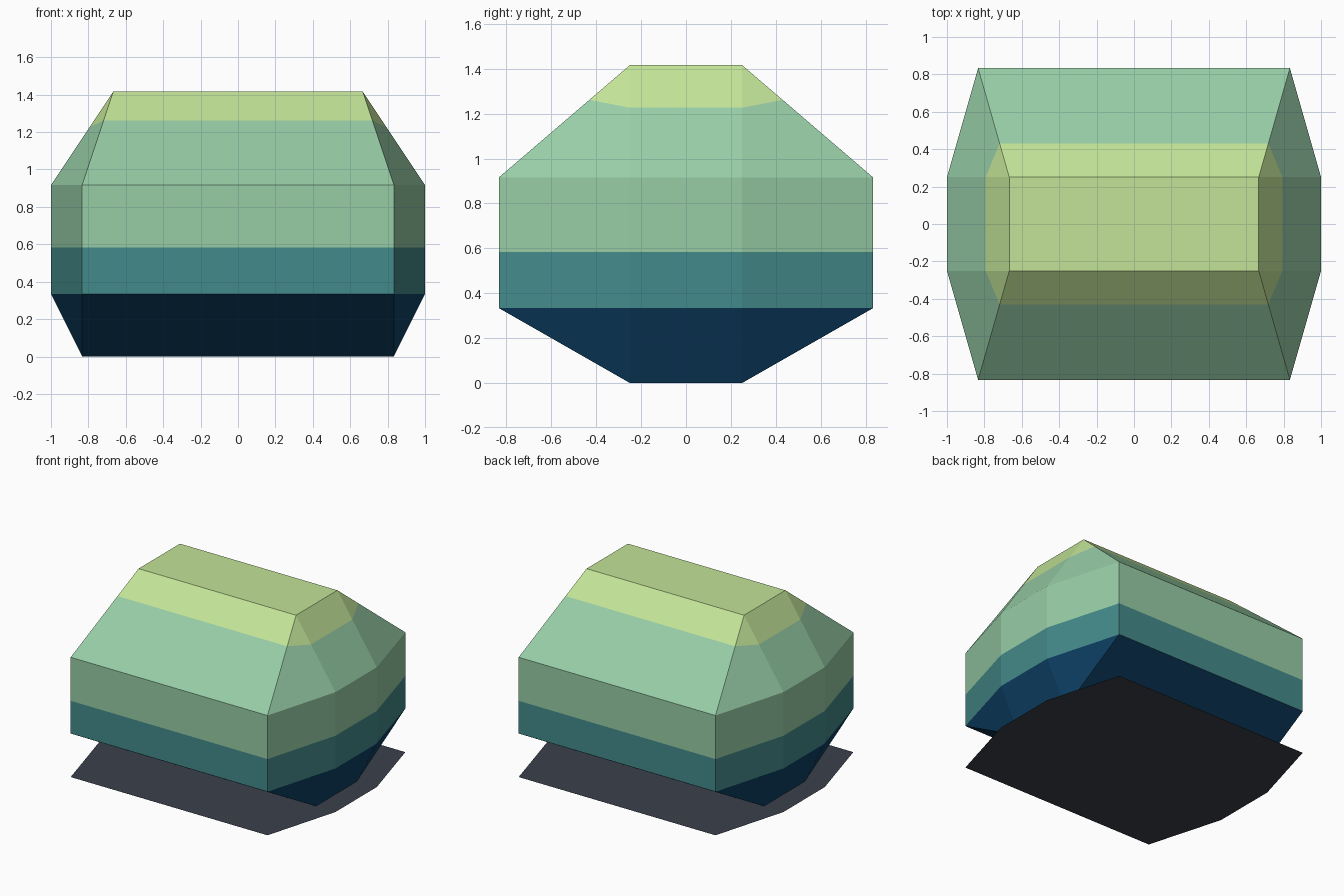
import bpy
import bmesh

if "Cube" in bpy.data.objects:
    bpy.data.objects.remove(bpy.data.objects["Cube"])


def srgb(r, g, b):
    def lin(c):
        c /= 255
        return c / 12.92 if c <= 0.04045 else ((c + 0.055) / 1.055) ** 2.4
    return (lin(r), lin(g), lin(b), 1)


def material(name, rgb):
    m = bpy.data.materials.new(name)
    m.diffuse_color = srgb(*rgb)
    m.use_nodes = True
    m.node_tree.nodes["Principled BSDF"].inputs["Base Color"].default_value = m.diffuse_color
    return m


navy = material("navy", (14, 66, 104))
teal = material("teal", (68, 138, 138))
green = material("soft green", (151, 205, 166))
lime = material("lime", (194, 227, 151))
charcoal = material("charcoal", (58, 64, 75))


def ring(bm, corner, end):
    """Eight-sided loop mirrored in x and y from one corner and one end point."""
    (cx, cy, cz), (ex, ey, ez) = corner, end
    quarter = [(-cx, -cy, cz), (cx, -cy, cz), (ex, -ey, ez), (ex, ey, ez)]
    loop = quarter + [(cx, cy, cz), (-cx, cy, cz), (-ex, ey, ez), (-ex, -ey, ez)]
    return [bm.verts.new(p) for p in loop]


def finish(bm, name, mats):
    me = bpy.data.meshes.new(name)
    bm.to_mesh(me)
    bm.free()
    for m in mats:
        me.materials.append(m)
    ob = bpy.data.objects.new(name, me)
    bpy.context.collection.objects.link(ob)
    return ob


U = 1 / 12
CX, CY, EX, EY = 10 * U, 10 * U, 1.0, 3 * U   # widest plan outline
TX, TOP, SHOULDER = 8 * U, 17 * U, 11 * U


def level(z):
    return (CX, CY, z), (EX, EY, z)


def blend(p, q, t):
    return tuple(a + (b - a) * t for a, b in zip(p, q))


# canopy: stacked faceted bands, coloured by level
crown = (TX, EY, TOP)
foot = (CX, EY, 0)
corner_s, end_s = level(SHOULDER)
levels = [
    (foot, foot),
    level(4 * U),
    level(7 * U),
    (corner_s, end_s),
    (blend(crown, corner_s, 0.31), blend(crown, end_s, 0.38)),
    (crown, crown),
]
band_colour = [0, 1, 2, 2, 3]
bm = bmesh.new()
rings = [ring(bm, c, e) for c, e in levels]
for k, colour in enumerate(band_colour):
    lo, hi = rings[k], rings[k + 1]
    for i in range(8):
        j = (i + 1) % 8
        bm.faces.new((lo[i], lo[j], hi[j], hi[i])).material_index = colour
bm.faces.new(rings[-1]).material_index = 3
bmesh.ops.remove_doubles(bm, verts=bm.verts, dist=1e-4)
bmesh.ops.recalc_face_normals(bm, faces=bm.faces)
finish(bm, "canopy", [navy, teal, green, lime])

# base sheet: flat outline on the ground, closing the underside
bm = bmesh.new()
bm.faces.new(ring(bm, *level(0)))
finish(bm, "base_sheet", [charcoal])
